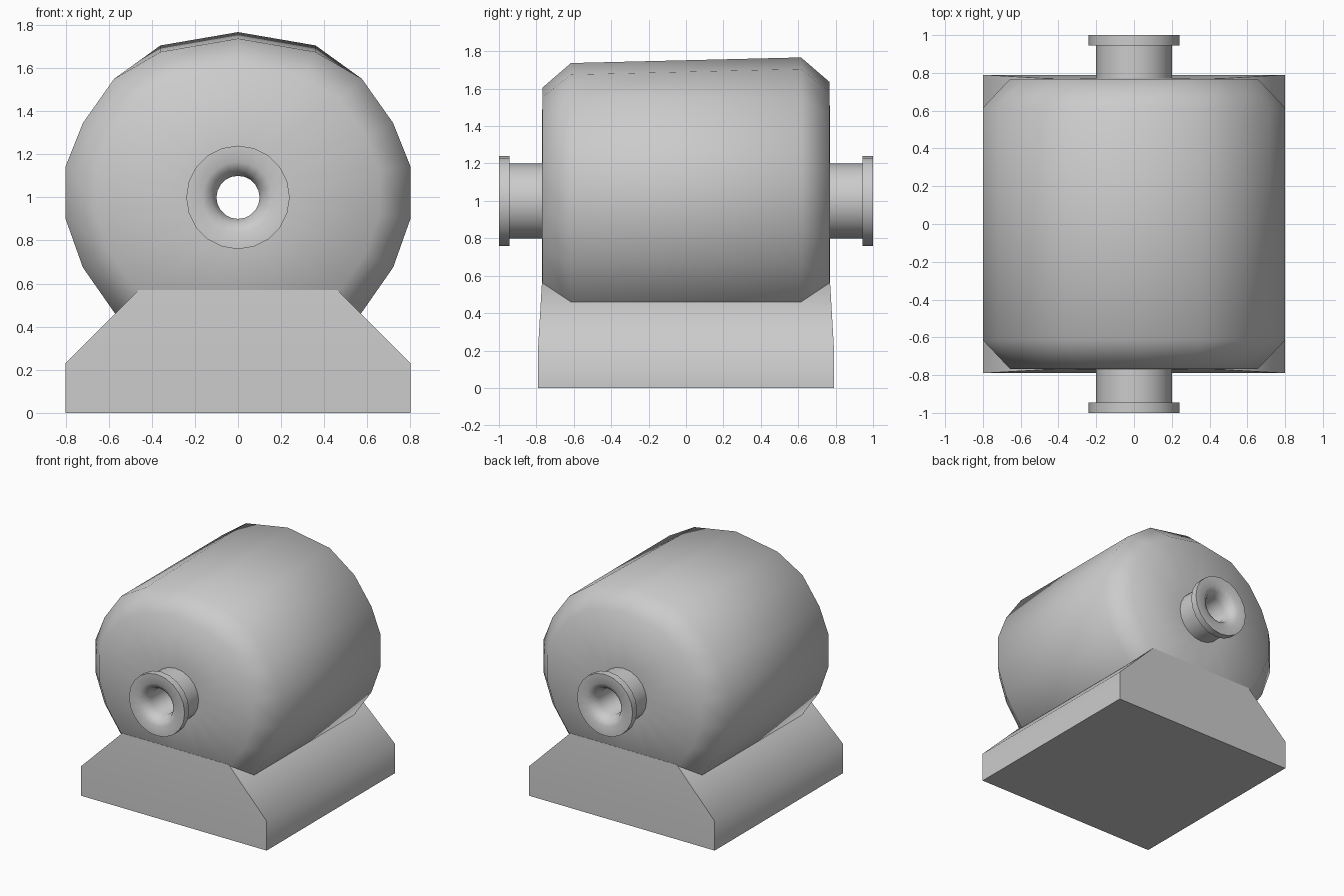
import bpy, math

if "Cube" in bpy.data.objects:
    bpy.data.objects.remove(bpy.data.objects["Cube"])

def loft(name, rings, close_ends, angle=50):
    """Skin a list of equal-length closed rings into one object."""
    n = len(rings[0])
    verts = [p for ring in rings for p in ring]
    faces = []
    for r in range(len(rings) - 1):
        for i in range(n):
            j = (i + 1) % n
            faces.append((r * n + i, r * n + j, (r + 1) * n + j, (r + 1) * n + i))
    if close_ends:
        faces.append(tuple(range(n))[::-1])
        faces.append(tuple(range((len(rings) - 1) * n, len(rings) * n)))
    mesh = bpy.data.meshes.new(name)
    mesh.from_pydata(verts, [], faces)
    mesh.update()
    ob = bpy.data.objects.new(name, mesh)
    bpy.context.collection.objects.link(ob)
    bpy.ops.object.select_all(action='DESELECT')
    ob.select_set(True)
    bpy.context.view_layer.objects.active = ob
    # consistent outward normals
    bpy.ops.object.mode_set(mode='EDIT')
    bpy.ops.mesh.select_all(action='SELECT')
    bpy.ops.mesh.normals_make_consistent(inside=False)
    bpy.ops.object.mode_set(mode='OBJECT')
    bpy.ops.object.shade_smooth_by_angle(angle=math.radians(angle))
    return ob

# Barrel: faceted drum along y, chamfered ends, top sloping slightly to the front
CZ = 1.02
half = [(0.36, 0.67), (0.575, 0.53), (0.72, 0.325), (0.80, 0.125), (0.80, -0.12),
        (0.72, -0.345), (0.57, -0.56), (0.32, -0.70)]
section = [(0, 0.732)] + half + [(0, -0.73)] + [(-x, z) for x, z in reversed(half)]

def drum_ring(y, scale):
    tilt = 0.015 * (1 if y < 0 else -1)
    return [(x * scale, y, CZ + z * scale - (tilt if z > 0.6 else 0)) for x, z in section]

def hub_ring(y, r=0.19):
    out = []
    for x, z in section:
        d = math.hypot(x, z)
        out.append((x / d * r, y, 1.0 + z / d * r))
    return out

loft("barrel", [hub_ring(-0.77), drum_ring(-0.768, 0.82), drum_ring(-0.615, 1),
                drum_ring(0.615, 1), drum_ring(0.768, 0.82), hub_ring(0.77)], False)

# Base: block that slopes in under the barrel
def base_ring(x, y, z):
    return [(-x, -y, z), (x, -y, z), (x, y, z), (-x, y, z)]

loft("base", [base_ring(0.8, 0.79, 0), base_ring(0.8, 0.79, 0.23),
              base_ring(0.46, 0.77, 0.57)], True)

# Pipe with a flanged nozzle at each end and a bore right through
end = [(0.2, 0.765), (0.2, 0.945), (0.24, 0.945), (0.24, 1.0), (0.165, 1.0),
       (0.125, 0.975), (0.1, 0.92)]
path = [(r, -y) for r, y in end] + [(r, y) for r, y in reversed(end)]
SIDES = 20
rings = [[(r * math.sin(2 * math.pi * i / SIDES), y, 1.0 + r * math.cos(2 * math.pi * i / SIDES))
          for i in range(SIDES)] for r, y in path]
loft("flanged_pipe", rings, False)
